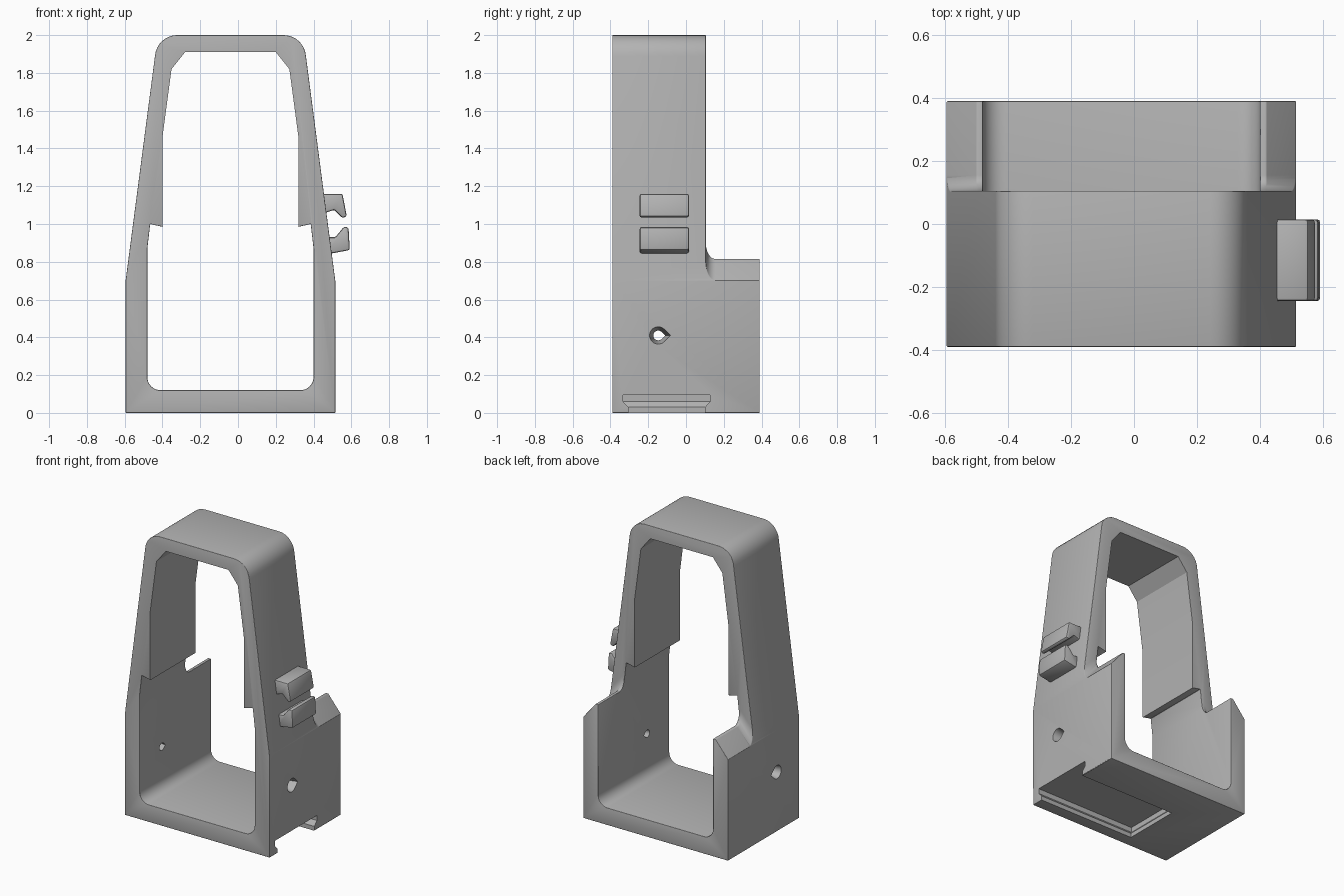
import bpy, bmesh, math

if "Cube" in bpy.data.objects:
    bpy.data.objects.remove(bpy.data.objects["Cube"], do_unlink=True)

CX = -0.04                      # centre line of the frame
FRONT, BACK, POST_BACK = -0.39, 0.39, 0.105

grey = bpy.data.materials.new("plain grey")
grey.use_nodes = True
colour = (0.45, 0.45, 0.45, 1)
grey.diffuse_color = colour
grey.node_tree.nodes["Principled BSDF"].inputs["Base Color"].default_value = colour


def loft(name, rings):
    """Closed solid through matching rings of points."""
    bm = bmesh.new()
    rows = [[bm.verts.new(p) for p in ring] for ring in rings]
    n = len(rows[0])
    for a, b in zip(rows, rows[1:]):
        for i in range(n):
            j = (i + 1) % n
            bm.faces.new((a[i], a[j], b[j], b[i]))
    bm.faces.new(rows[0])
    bm.faces.new(rows[-1])
    bmesh.ops.recalc_face_normals(bm, faces=bm.faces)
    mesh = bpy.data.meshes.new(name)
    bm.to_mesh(mesh)
    bm.free()
    mesh.materials.append(grey)
    obj = bpy.data.objects.new(name, mesh)
    bpy.context.collection.objects.link(obj)
    return obj


def prism_y(name, pts, y0, y1):
    return loft(name, [[(x, y, z) for x, z in pts] for y in (y0, y1)])


def mirrored(half):
    """Half outline (half width, z) to a full outline about the centre line."""
    return [(CX + x, z) for x, z in half] + [(CX - x, z) for x, z in reversed(half)]


def arc(cx, cy, rx, ry, start, end, steps=8):
    angles = [math.radians(start + (end - start) * i / steps) for i in range(steps + 1)]
    return [(cx + rx * math.cos(a), cy + ry * math.sin(a)) for a in angles]


def bake(obj):
    deps = bpy.context.evaluated_depsgraph_get()
    mesh = bpy.data.meshes.new_from_object(obj.evaluated_get(deps))
    obj.modifiers.clear()
    obj.data = mesh


def cut(obj, cutter):
    mod = obj.modifiers.new("cut", "BOOLEAN")
    mod.operation, mod.solver, mod.object = "DIFFERENCE", "EXACT", cutter
    bake(obj)
    bpy.data.objects.remove(cutter, do_unlink=True)


def soften(obj, width, segments=3):
    mod = obj.modifiers.new("soft edges", "BEVEL")
    mod.width, mod.segments = width, segments
    mod.limit_method, mod.angle_limit = "ANGLE", math.radians(35)
    bake(obj)


def smooth(obj):
    bpy.ops.object.select_all(action="DESELECT")
    obj.select_set(True)
    bpy.context.view_layer.objects.active = obj
    bpy.ops.object.shade_smooth_by_angle(angle=math.radians(30))


# Tapered outer block with rounded shoulders
outer = [(0.555, 0), (0.555, 0.7)] + arc(0.282, 1.88, 0.118, 0.12, 4, 90)
frame = prism_y("frame", mirrored(outer), FRONT, BACK)

# Lower rear: filleted shelf whose tops slope down to the outside
shelf = [(POST_BACK, 3)] + arc(0.155, 0.9, 0.05, 0.085, 180, 270) + [(0.6, 0.815), (0.6, 3)]
rings = [[(CX + x, y, z - drop) for y, z in shelf]
         for x, drop in ((-0.66, 0.24), (-0.46, 0), (0.46, 0), (0.66, 0.24))]
cut(frame, loft("shelf_cutter", rings))

# Lower opening, then soft edges
lower = arc(0.37, 0.19, 0.07, 0.07, -90, 0) + [(0.44, 0.87), (0.425, 1.0), (0.36, 0.985)]
cut(frame, prism_y("lower_cutter", mirrored(lower), -1, 1))
soften(frame, 0.018)

# Narrower crisp upper opening
upper = [(0.36, 0.9), (0.36, 1.46), (0.312, 1.82), (0.24, 1.91)]
cut(frame, prism_y("upper_cutter", mirrored(upper), -1, 1))

# Undercut slot beneath the base, open on the left side
rings = []
for grow, z in ((0, -0.05), (0, 0.03), (0.028, 0.06), (0.028, 0.095)):
    x0, x1, y0, y1 = -0.23 - grow, 0.7, -0.305 - grow, 0.1 + grow
    rings.append([(x0, y0, z), (x1, y0, z), (x1, y1, z), (x0, y1, z)])
cut(frame, loft("slot_cutter", rings))

# Teardrop holes narrowing inward through both side walls
for side in (-1, 1):
    rings = []
    for half, r in ((0.42, 0.026), (0.46, 0.026), (0.555, 0.046), (0.575, 0.05)):
        drop = arc(-0.147, 0.41, r, r, 45, 315, 16) + [(-0.147 + r * 1.414, 0.41)]
        rings.append([(CX + side * half, y, z) for y, z in drop])
    cut(frame, loft("hole_cutter", rings))
smooth(frame)

# Pair of hooks on the left side
hooks = {
    "upper_hook": [(0.44, 1.16), (0.553, 1.16), (0.576, 1.04), (0.552, 1.032),
                   (0.51, 1.075), (0.465, 1.06), (0.44, 1.06)],
    "lower_hook": [(0.46, 0.93), (0.515, 0.93), (0.56, 0.985), (0.585, 0.982),
                   (0.592, 0.862), (0.5, 0.845), (0.46, 0.845)],
}
for name, outline in hooks.items():
    hook = prism_y(name, outline, -0.245, 0.015)
    soften(hook, 0.01, 2)
    smooth(hook)
